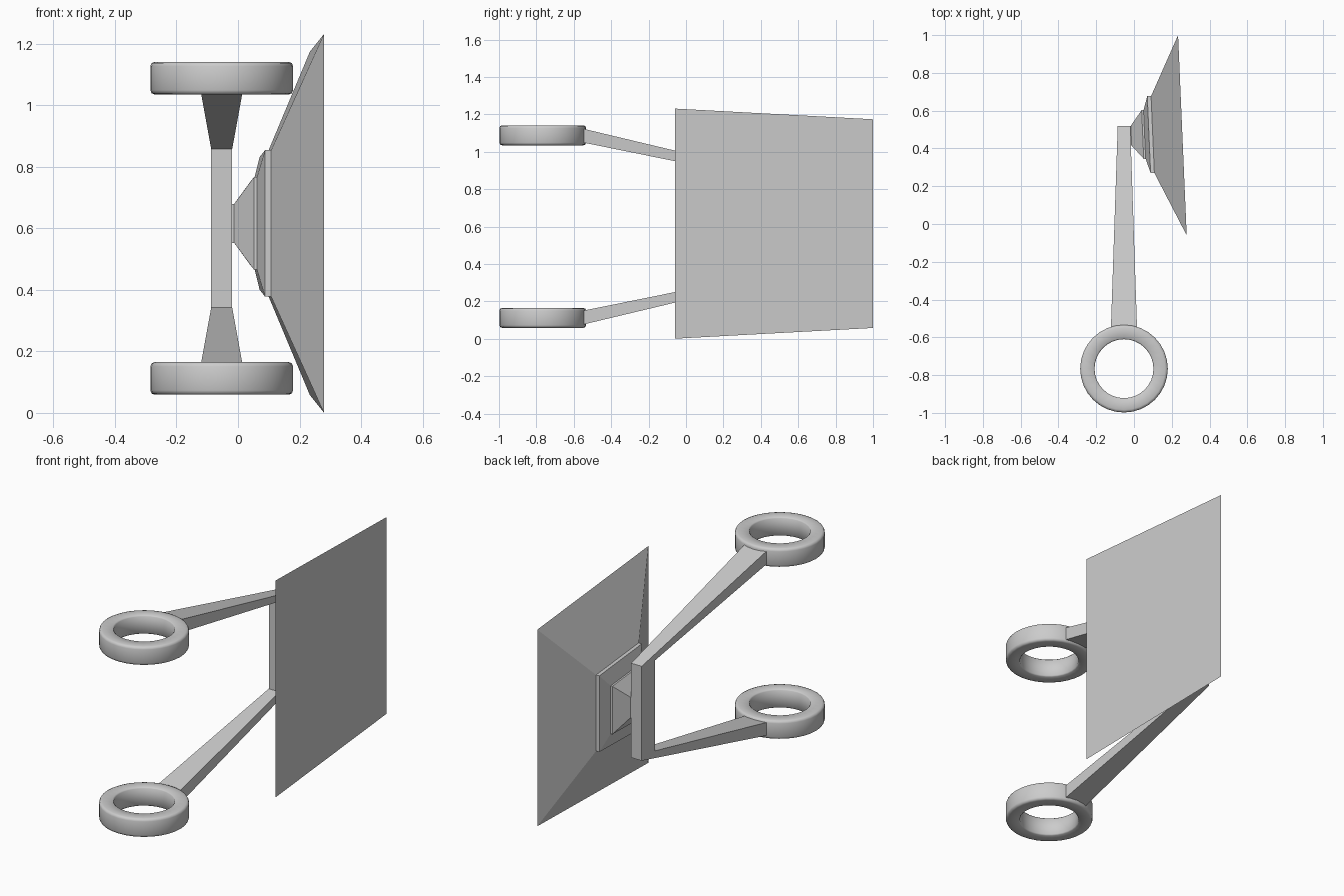
import bpy, bmesh
from math import cos, sin, tau, radians

if "Cube" in bpy.data.objects:
    bpy.data.objects.remove(bpy.data.objects["Cube"])


def make(name, verts, faces, smooth=False):
    mesh = bpy.data.meshes.new(name)
    mesh.from_pydata(verts, [], faces)
    bm = bmesh.new()
    bm.from_mesh(mesh)
    bmesh.ops.recalc_face_normals(bm, faces=bm.faces)
    bm.to_mesh(mesh)
    bm.free()
    ob = bpy.data.objects.new(name, mesh)
    bpy.context.collection.objects.link(ob)
    if smooth:
        bpy.ops.object.select_all(action='DESELECT')
        ob.select_set(True)
        bpy.context.view_layer.objects.active = ob
        bpy.ops.object.shade_smooth_by_angle(angle=radians(50))
    return ob


CX, CY, MID = -0.053, -0.766, 0.6   # ring axis and mirror height


def ring(name, zc):
    """Lathed ring with softened outer edges."""
    n, h, ri, ro = 32, 0.053, 0.156, 0.232
    prof = [(ri, -h + 0.006), (ri + 0.006, -h), (ro - 0.014, -h), (ro - 0.004, -h + 0.004),
            (ro, -h + 0.014), (ro, h - 0.014), (ro - 0.004, h - 0.004),
            (ro - 0.014, h), (ri + 0.006, h), (ri, h - 0.006)]
    m = len(prof)
    verts = [(CX + r * cos(tau * i / n), CY + r * sin(tau * i / n), zc + z)
             for i in range(n) for r, z in prof]
    faces = [(i * m + j, i * m + (j + 1) % m,
              (i + 1) % n * m + (j + 1) % m, (i + 1) % n * m + j)
             for i in range(n) for j in range(m)]
    make(name, verts, faces, True)


ring("lower_ring", 0.112)
ring("upper_ring", 2 * MID - 0.112)

# Bracket: two tapered arms joined by a post (half profile mirrored in z)
half = [(0.40, 0.343, 0.034), (-0.548, 0.151, 0.069),
        (-0.548, 0.077, 0.069), (0.52, 0.332, 0.033)]   # y, z, half width
prof = half + [(y, 2 * MID - z, w) for y, z, w in reversed(half)]
verts = [(CX + s * w, y, z) for s in (-1, 1) for y, z, w in prof]
n = len(prof)
faces = [(i, (i + 1) % n, n + (i + 1) % n, n + i) for i in range(n)]
for o in (0, n):
    faces += [(o, o + 1, o + 2, o + 3), (o + 4, o + 5, o + 6, o + 7), (o + 7, o, o + 3, o + 4)]
make("arm_bracket", verts, faces)

# Panel with stepped pyramid mount: lofted trapezoid sections
ZC, SHRINK, TILT = 0.616, 0.907, 0.043
sections = [(-0.026, 0.415, 0.52, 0.063), (-0.015, 0.415, 0.52, 0.063),
            (0.046, 0.345, 0.603, 0.15), (0.056, 0.345, 0.603, 0.15),
            (0.079, 0.27, 0.677, 0.238), (0.099, 0.27, 0.677, 0.238),
            (0.256, -0.06, 1.0, 0.615)]   # x, y near, y far, half height
verts = []
for x, y0, y1, h in sections:
    for y, k in ((y0, -h), (y1, -h * SHRINK), (y1, h * SHRINK), (y0, h)):
        verts.append((x + TILT * (0.475 - y), y, ZC + k))
faces = [(4 * i + j, 4 * i + (j + 1) % 4, 4 * i + 4 + (j + 1) % 4, 4 * i + 4 + j)
         for i in range(len(sections) - 1) for j in range(4)]
last = len(verts) - 4
faces += [(0, 1, 2, 3), tuple(range(last, last + 4))]
make("panel_with_mount", verts, faces)
